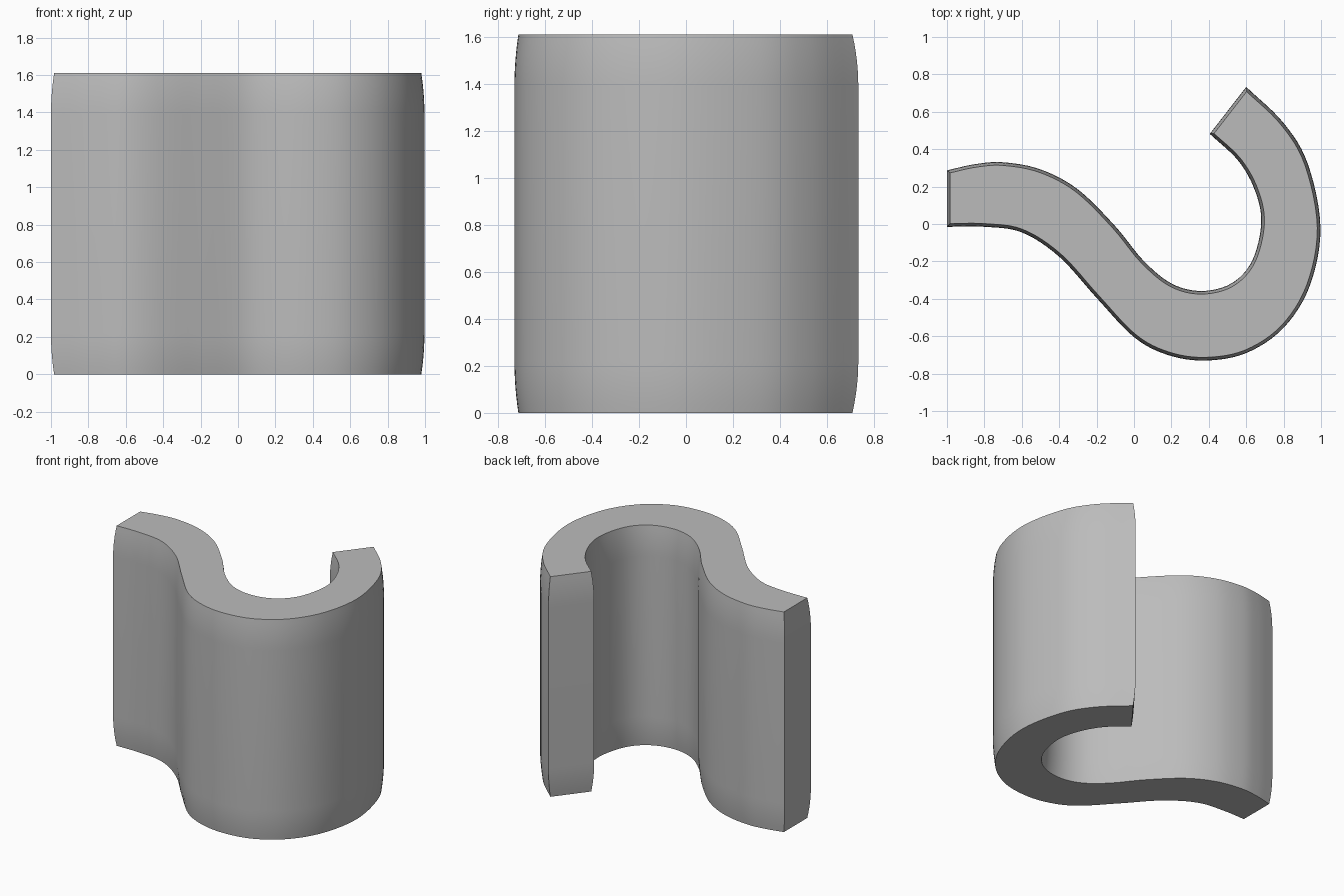
import bpy, bmesh
from mathutils import Vector

if "Cube" in bpy.data.objects:
    bpy.data.objects.remove(bpy.data.objects["Cube"])

HEIGHT = 1.61
EDGE_H = 0.22     # height of the softened zone at top and bottom
EDGE_IN = 0.017   # how far the wall draws in at the rims

# The two sides of the S-shaped wall, both from the left end to the hook end
outer = [(-1, -.015), (-.8, -.015), (-.6, -.045), (-.4, -.175), (-.2, -.395),
         (0, -.605), (.18, -.70), (.38, -.73), (.6, -.69), (.8, -.555),
         (.94, -.33), (.997, -.02), (.93, .32), (.8, .54), (.6, .733)]
inner = [(-1, .287), (-.85, .32), (-.70, .33), (-.5, .292), (-.3, .185),
         (-.1, -.012), (.05, -.195), (.2, -.318), (.36, -.358), (.52, -.318),
         (.63, -.2), (.68, 0), (.65, .17), (.56, .335), (.405, .482)]


def spline(pts, steps=6):
    """Smooth curve through the points."""
    p = [Vector(q) for q in pts]
    p = [2 * p[0] - p[1]] + p + [2 * p[-1] - p[-2]]
    out = []
    for i in range(1, len(p) - 2):
        a, b, c, d = p[i - 1:i + 3]
        for k in range(steps):
            t = k / steps
            out.append(0.5 * (2 * b + (c - a) * t + (2 * a - 5 * b + 4 * c - d) * t ** 2
                              + (3 * b - a - 3 * c + d) * t ** 3))
    return out + [p[-2]]


def inset(loop, dist):
    """Move a counter-clockwise outline inward with mitred corners."""
    out = []
    for i, p in enumerate(loop):
        e1 = (p - loop[i - 1]).normalized()
        e2 = (loop[(i + 1) % len(loop)] - p).normalized()
        n1, n2 = Vector((-e1.y, e1.x)), Vector((-e2.y, e2.x))
        out.append(p + (n1 + n2) * dist / (1 + n1.dot(n2)))
    return out


outline = spline(outer) + spline(inner)[::-1]
n = len(outline)

# Height levels with the matching draw-in
low = [(EDGE_H * k / 6, EDGE_IN * (1 - k / 6) ** 2) for k in range(7)]
levels = low + [(HEIGHT - z, d) for z, d in reversed(low)]

# Curved wall
bm = bmesh.new()
rings = [[bm.verts.new((p.x, p.y, z)) for p in inset(outline, d)] for z, d in levels]
for r0, r1 in zip(rings, rings[1:]):
    for i in range(n):
        j = (i + 1) % n
        bm.faces.new((r0[i], r0[j], r1[j], r1[i]))

# Flat caps, as strips across the wall
for ring, flip in ((rings[0], True), (rings[-1], False)):
    for i in range(n // 2 - 1):
        quad = [ring[i], ring[i + 1], ring[n - 2 - i], ring[n - 1 - i]]
        bm.faces.new(quad[::-1] if flip else quad)

mesh = bpy.data.meshes.new("curved_wall")
bm.to_mesh(mesh)
bm.free()
wall = bpy.data.objects.new("curved_wall", mesh)
bpy.context.collection.objects.link(wall)

grey = bpy.data.materials.new("plain_grey")
grey.diffuse_color = (0.5, 0.5, 0.5, 1)
grey.use_nodes = True
grey.node_tree.nodes["Principled BSDF"].inputs["Base Color"].default_value = grey.diffuse_color
mesh.materials.append(grey)

bpy.context.view_layer.objects.active = wall
wall.select_set(True)
bpy.ops.object.shade_smooth_by_angle(angle=0.6)
